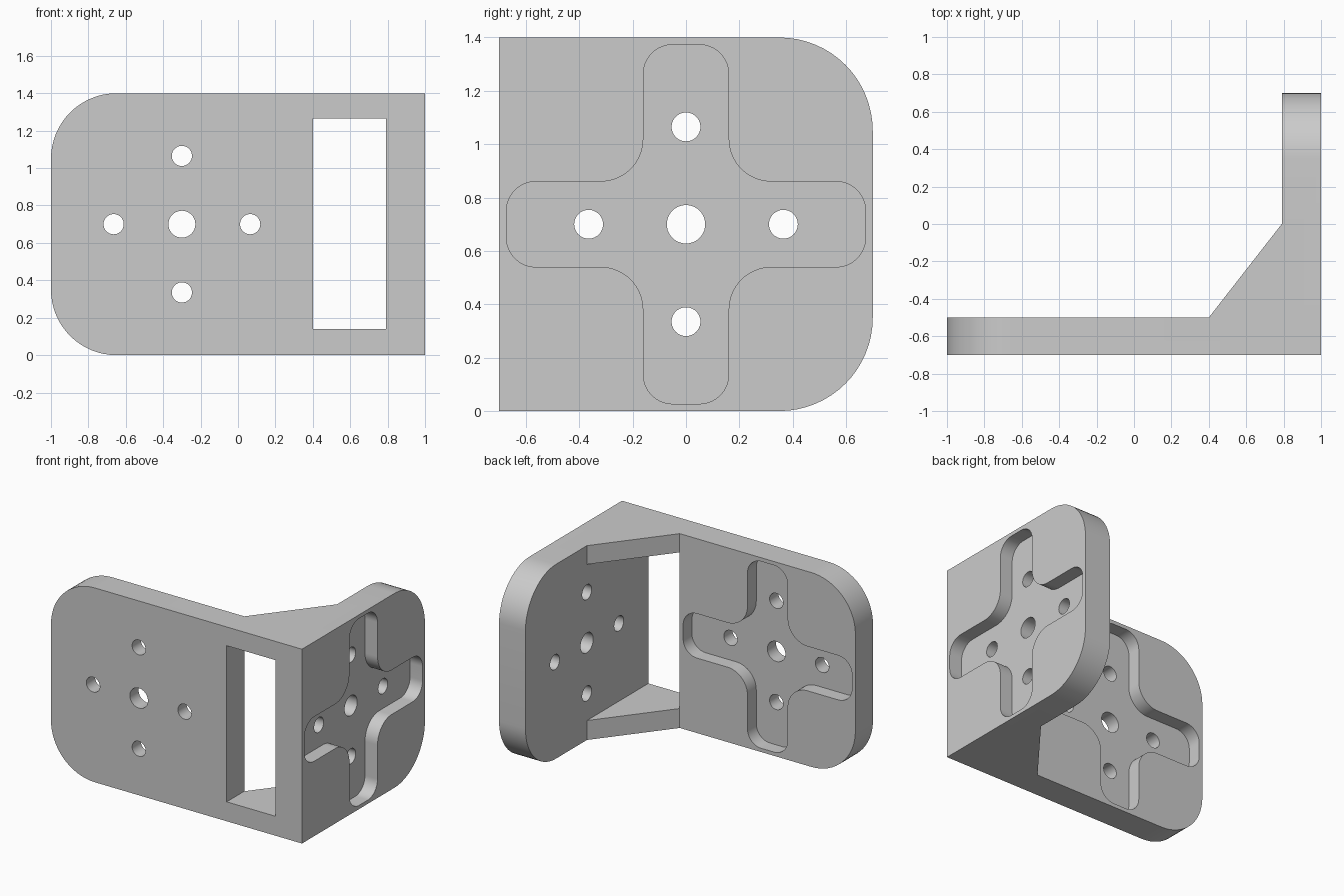
import bpy
import math
from mathutils import Matrix, Vector

cube = bpy.data.objects.get("Cube")
if cube:
    bpy.data.objects.remove(cube, do_unlink=True)

# One plain grey for the whole part
grey = bpy.data.materials.new("light grey")
grey.use_nodes = True
COLOUR = (0.6, 0.6, 0.6, 1)
grey.diffuse_color = COLOUR
grey.node_tree.nodes["Principled BSDF"].inputs["Base Color"].default_value = COLOUR

# Frames map a profile's (u, v, depth) to world space
FRONT = Matrix(((1, 0, 0, 0), (0, 0, 1, 0), (0, 1, 0, 0), (0, 0, 0, 1)))  # u=x v=z depth=y
SIDE = Matrix(((0, 0, 1, 0), (1, 0, 0, 0), (0, 1, 0, 0), (0, 0, 0, 1)))   # u=y v=z depth=x
TOP = Matrix.Identity(4)                                                  # u=x v=y depth=z


def rounded(corners, steps=16):
    """Outline from (u, v, radius) corners, each filleted with an arc."""
    out = []
    for i, (u, v, r) in enumerate(corners):
        p = Vector((u, v))
        if r == 0:
            out.append(p)
            continue
        a = (Vector(corners[i - 1][:2]) - p).normalized()
        b = (Vector(corners[(i + 1) % len(corners)][:2]) - p).normalized()
        centre = p + (a + b) * r
        for k in range(steps + 1):
            t = math.pi / 2 * k / steps
            out.append(centre - b * r * math.cos(t) - a * r * math.sin(t))
    return out


def circle(u, v, r, n=40):
    return [Vector((u + r * math.cos(2 * math.pi * k / n),
                    v + r * math.sin(2 * math.pi * k / n))) for k in range(n)]


def prism(name, outline, d0, d1, frame):
    """Extrude an outline between two depths."""
    n = len(outline)
    verts = [frame @ Vector((p.x, p.y, d)) for d in (d0, d1) for p in outline]
    faces = [list(range(n))[::-1], list(range(n, 2 * n))]
    faces += [(i, (i + 1) % n, (i + 1) % n + n, i + n) for i in range(n)]
    mesh = bpy.data.meshes.new(name)
    mesh.from_pydata(verts, [], faces)
    if frame.determinant() < 0:
        mesh.flip_normals()
    mesh.materials.append(grey)
    obj = bpy.data.objects.new(name, mesh)
    bpy.context.collection.objects.link(obj)
    return obj


def boolean(target, tool, operation):
    """Apply a boolean and discard the tool."""
    mod = target.modifiers.new(operation, 'BOOLEAN')
    mod.operation, mod.object, mod.solver = operation, tool, 'EXACT'
    bpy.context.view_layer.objects.active = target
    bpy.ops.object.modifier_apply(modifier=mod.name)
    bpy.data.objects.remove(tool, do_unlink=True)


def cross(u, v, reach=0.673, half=0.16, tip=0.11, inner=0.16):
    """Cross outline with rounded tips and filleted inner corners."""
    quarter = [(reach, -half, tip), (reach, half, tip), (half, half, inner)]
    corners = []
    for _ in range(4):
        corners += [(u + a, v + b, r) for a, b, r in quarter]
        quarter = [(-b, a, r) for a, b, r in quarter]
    return rounded(corners)


H, R, MID = 1.4, 0.35, 0.7

# L-shaped body: front plate, side plate and diagonal brace
bracket = prism("angle_bracket", rounded([(-1, 0, R), (1, 0, 0), (1, H, 0), (-1, H, R)]),
                -0.7, -0.5, FRONT)
side = prism("side_plate", rounded([(-0.7, 0, 0), (0.7, 0, R), (0.7, H, R), (-0.7, H, 0)]),
             0.79, 1, SIDE)
brace = prism("brace", [Vector(p) for p in
                        ((0.4, -0.5), (0.4, -0.6), (0.9, -0.6), (0.9, 0), (0.79, 0))],
              0, H, TOP)
boolean(bracket, side, 'UNION')
boolean(bracket, brace, 'UNION')

# Window through the front plate and brace
window = [Vector(p) for p in ((0.4, 0.14), (0.79, 0.14), (0.79, 1.265), (0.4, 1.265))]
boolean(bracket, prism("window_cutter", window, -0.9, 0.2, FRONT), 'DIFFERENCE')

# Each plate: cross recess and five through holes
for frame, u, recess, through in ((FRONT, -0.3, (-0.6, -0.4), (-0.8, -0.4)),
                                  (SIDE, 0, (0.9, 1.1), (0.7, 1.1))):
    boolean(bracket, prism("recess_cutter", cross(u, MID), *recess, frame), 'DIFFERENCE')
    boolean(bracket, prism("hole_cutter", circle(u, MID, 0.072), *through, frame), 'DIFFERENCE')
    for du, dv in ((1, 0), (0, 1), (-1, 0), (0, -1)):
        hole = circle(u + 0.365 * du, MID + 0.365 * dv, 0.054)
        boolean(bracket, prism("hole_cutter", hole, *through, frame), 'DIFFERENCE')

# Smooth arcs, crisp edges
bpy.ops.object.select_all(action='DESELECT')
bracket.select_set(True)
bpy.context.view_layer.objects.active = bracket
bpy.ops.object.shade_smooth_by_angle(angle=math.radians(30))
